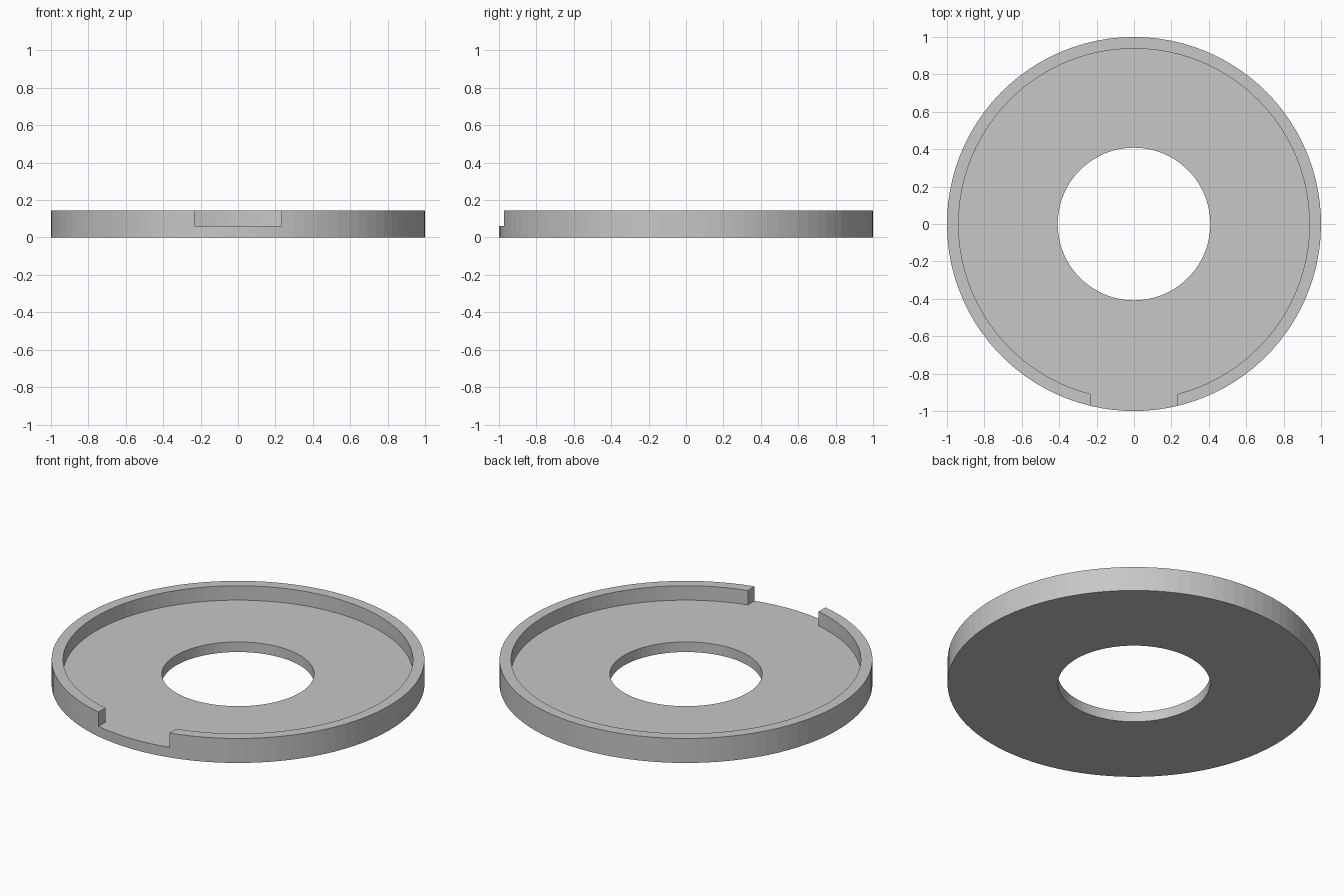
import bpy
import bmesh
from math import asin, cos, sin, pi

cube = bpy.data.objects.get("Cube")
if cube:
    bpy.data.objects.remove(cube)

R_OUT, R_RIM, R_HOLE = 1.0, 0.938, 0.408
FLOOR, TOP = 0.06, 0.145
NOTCH_HALF = 0.232
RIM_STEPS, NOTCH_STEPS = 88, 8

# Notch ends are parallel to y, so each radius has its own end angle
end_out = asin(NOTCH_HALF / R_OUT)
end_rim = asin(NOTCH_HALF / R_RIM)

bm = bmesh.new()


def vert(radius, angle, z):
    """Point at an angle measured from the front (-y)."""
    return bm.verts.new((radius * sin(angle), -radius * cos(angle), z))


def column(a_out, a_rim, with_rim):
    """One cross-section of the tray, with or without the raised rim."""
    c = {
        "hole_low": vert(R_HOLE, a_out, 0),
        "out_low": vert(R_OUT, a_out, 0),
        "out_mid": vert(R_OUT, a_out, FLOOR),
        "rim_floor": vert(R_RIM, a_rim, FLOOR),
        "hole_top": vert(R_HOLE, a_out, FLOOR),
    }
    if with_rim:
        c["out_top"] = vert(R_OUT, a_out, TOP)
        c["rim_top"] = vert(R_RIM, a_rim, TOP)
    return c


RIM_LOOP = ["hole_low", "out_low", "out_mid", "out_top", "rim_top", "rim_floor", "hole_top"]
NOTCH_LOOP = ["hole_low", "out_low", "out_mid", "rim_floor", "hole_top"]


def bridge(a, b, loop):
    for p, q in zip(loop, loop[1:] + loop[:1]):
        bm.faces.new((a[p], b[p], b[q], a[q]))


# Rimmed part, running from one notch end around the back to the other
rim = []
for i in range(RIM_STEPS + 1):
    t = i / RIM_STEPS
    rim.append(column(end_out + t * 2 * (pi - end_out),
                      end_rim + t * 2 * (pi - end_rim), True))
for a, b in zip(rim, rim[1:]):
    bridge(a, b, RIM_LOOP)

# Open notch at the front
notch = [rim[-1]]
for i in range(1, NOTCH_STEPS):
    t = 2 * i / NOTCH_STEPS - 1
    notch.append(column(t * end_out, t * end_rim, False))
notch.append(rim[0])
for a, b in zip(notch, notch[1:]):
    bridge(a, b, NOTCH_LOOP)

# Rim end faces
for c in (rim[0], rim[-1]):
    bm.faces.new([c[k] for k in ("out_mid", "out_top", "rim_top", "rim_floor")])

bmesh.ops.recalc_face_normals(bm, faces=bm.faces)
mesh = bpy.data.meshes.new("ring_tray")
bm.to_mesh(mesh)
bm.free()
tray = bpy.data.objects.new("ring_tray", mesh)
bpy.context.collection.objects.link(tray)

# Plain grey
grey = bpy.data.materials.new("light_grey")
grey.use_nodes = True
colour = (0.57, 0.57, 0.57, 1)
grey.diffuse_color = colour
grey.node_tree.nodes["Principled BSDF"].inputs["Base Color"].default_value = colour
mesh.materials.append(grey)
